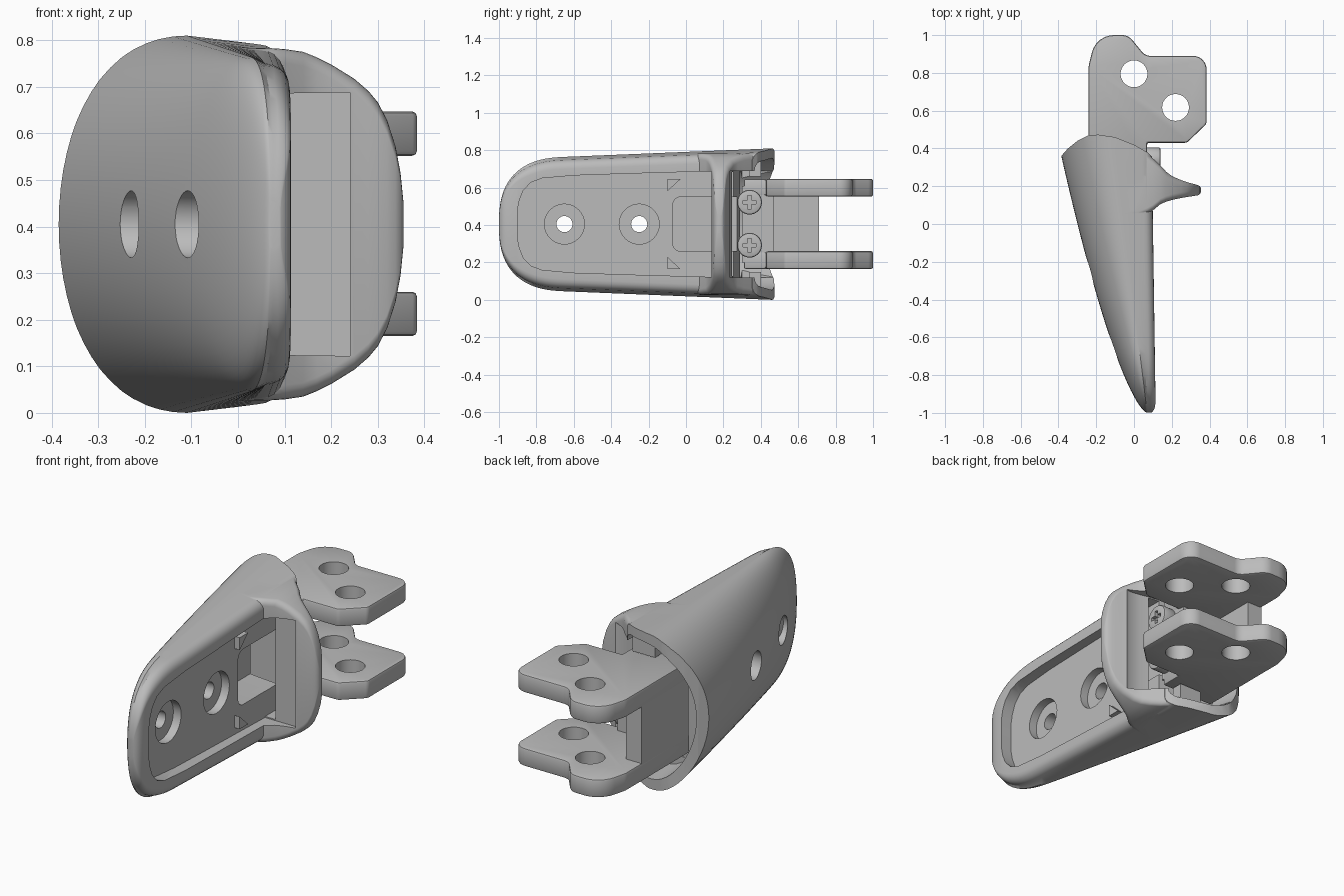
import bpy, bmesh
from math import sin, cos, tan, pi, radians
from mathutils import Vector

cube = bpy.data.objects.get("Cube")
if cube:
    bpy.data.objects.remove(cube, do_unlink=True)

MID = 0.405  # height of the symmetry plane

grey = bpy.data.materials.new("satin_grey")
grey.use_nodes = True
grey.diffuse_color = (0.5, 0.5, 0.5, 1)
grey.node_tree.nodes["Principled BSDF"].inputs["Base Color"].default_value = (0.5, 0.5, 0.5, 1)


def loft(name, rings):
    """Skin a list of equal-length rings and cap both ends."""
    bm = bmesh.new()
    rows = [[bm.verts.new(p) for p in ring] for ring in rings]
    n = len(rows[0])
    for a, b in zip(rows, rows[1:]):
        for i in range(n):
            bm.faces.new((a[i], a[(i + 1) % n], b[(i + 1) % n], b[i]))
    bm.faces.new(rows[0])
    bm.faces.new(rows[-1])
    bmesh.ops.recalc_face_normals(bm, faces=bm.faces)
    mesh = bpy.data.meshes.new(name)
    bm.to_mesh(mesh)
    bm.free()
    mesh.materials.append(grey)
    ob = bpy.data.objects.new(name, mesh)
    bpy.context.collection.objects.link(ob)
    return ob


def prism(name, pts, lo, hi, axis):
    """Extrude a 2D outline along x (points are y,z) or z (points are x,y)."""
    place = (lambda p, d: (d, p[0], p[1])) if axis == "x" else (lambda p, d: (p[0], p[1], d))
    return loft(name, [[place(p, d) for p in pts] for d in (lo, hi)])


def box(name, x, y, z):
    return prism(name, [(x[0], y[0]), (x[1], y[0]), (x[1], y[1]), (x[0], y[1])], z[0], z[1], "z")


def circle(a, b, r, n=32):
    return [(a + r * cos(2 * pi * i / n), b + r * sin(2 * pi * i / n)) for i in range(n)]


def fillet(corners, n=6):
    """Round each (a, b, radius) corner of an outline."""
    out = []
    for i, (a, b, r) in enumerate(corners):
        p = Vector((a, b))
        u = (Vector(corners[i - 1][:2]) - p).normalized()
        v = (Vector(corners[(i + 1) % len(corners)][:2]) - p).normalized()
        if r == 0:
            out.append((a, b))
            continue
        half = u.angle(v) / 2
        s, e = p + u * r / tan(half), p + v * r / tan(half)
        c = p + (u + v).normalized() * r / sin(half)
        for k in range(n + 1):
            d = (s.lerp(e, k / n) - c).normalized() * r
            out.append(tuple(c + d))
    return out


def apply(ob, mod):
    bpy.context.view_layer.objects.active = ob
    bpy.ops.object.modifier_apply(modifier=mod.name)


def boolean(ob, tool, operation="DIFFERENCE"):
    mod = ob.modifiers.new("cut", "BOOLEAN")
    mod.operation, mod.solver, mod.object = operation, "EXACT", tool
    apply(ob, mod)
    bpy.data.objects.remove(tool, do_unlink=True)


def bevel(ob, width, angle=50):
    mod = ob.modifiers.new("soft", "BEVEL")
    mod.width, mod.segments, mod.angle_limit = width, 2, radians(angle)
    apply(ob, mod)


def smooth(ob):
    bpy.ops.object.select_all(action="DESELECT")
    ob.select_set(True)
    bpy.context.view_layer.objects.active = ob
    bpy.ops.object.shade_smooth_by_angle(angle=radians(32))


def body_ring(y, scale=1):
    """Section of the domed shell: rounded open rim, slight flare, elliptic back."""
    u = min(1, (y + 1) / 0.35)
    h = (0.345 + 0.041 * (y + 1)) * (1 - (1 - u) ** 2.6) ** (1 / 2.6)
    t = (y + 1) / 1.36
    back = 0.07 - 0.455 * t ** 0.68
    ridge = max(0.07 - 0.123 * (y + 1), back + 0.002)
    rim = 0.115 - 0.02 * t - 0.025 * (1 - u) ** 20
    r = min(0.05, (rim - ridge) * 0.8, h * 0.5)
    top = h * 0.96
    half = [(rim - r + r * cos(a), top - r + r * sin(a)) for a in [k * pi / 10 for k in range(6)]]
    half += [(ridge - (ridge - back) * sin(a), h * cos(a)) for a in [k * pi / 32 for k in range(17)]]
    full = half + [(x, -z) for x, z in reversed(half[:-1])]
    return [(x * scale, y, MID + z * scale) for x, z in full]


# Domed shell, trimmed along its curved rear edge
shell = loft("handle_shell", [body_ring(-0.999 + 1.55 * (k / 40) ** 2) for k in range(41)])
rear = [(-0.6, 0.22), (-0.385, 0.36), (-0.35, 0.4), (-0.3, 0.44), (-0.24, 0.47), (-0.19, 0.473),
        (-0.1, 0.46), (0, 0.42), (0.07, 0.38), (0.14, 0.31), (0.5, 0.25), (0.5, 0.8), (-0.6, 0.8)]
boolean(shell, prism("rear_cutter", rear, -0.3, 1.2, "z"))


# Finger flange: x, front y, back y, half height
def flange_ring(x, front, back, h):
    r = min(0.03, (back - front) * 0.48)
    ring = []
    for q, (y, z) in enumerate([(back - r, h - r), (front + r, h - r), (front + r, r - h), (back - r, r - h)]):
        for k in range(6):
            a = (q + k / 5) * pi / 2
            ring.append((x, y + r * cos(a), MID + z + r * sin(a)))
    return ring


flange_rows = [(-0.05, 0.02, 0.43, 0.38), (0.07, 0.055, 0.38, 0.378), (0.1, 0.072, 0.347, 0.376),
               (0.14, 0.105, 0.31, 0.37), (0.17, 0.118, 0.277, 0.358), (0.2, 0.127, 0.254, 0.343),
               (0.25, 0.138, 0.232, 0.312), (0.28, 0.143, 0.222, 0.286), (0.3, 0.146, 0.216, 0.262),
               (0.32, 0.149, 0.211, 0.224), (0.338, 0.152, 0.206, 0.168), (0.349, 0.158, 0.2, 0.11),
               (0.355, 0.17, 0.19, 0.05)]
boolean(shell, loft("flange", [flange_ring(*row) for row in flange_rows]), "UNION")

# Front cavity, running into a shallow recess on the flange
edge = [(-0.9, 0.08), (-0.89, 0.13), (-0.87, 0.18), (-0.83, 0.222), (-0.77, 0.245), (-0.6, 0.26),
        (-0.3, 0.27), (0.152, 0.283)]
outline = [(y, MID + z) for y, z in edge] + [(y, MID - z) for y, z in reversed(edge)]
boolean(shell, prism("cavity_cutter", outline, 0.05, 0.24, "x"))

# Rear hollow: a slot behind the flange, a domed interior and a passage under the flange
hollow = [(-0.25, 0.7), (-0.25, 0.3), (-0.1, 0.27), (0.1, 0.25), (0.16, 0.235),
          (0.22, 0.228), (0.3, 0.25), (0.5, 0.4), (0.5, 0.7)]
boolean(shell, prism("rear_slot_cutter", hollow, 0.12, 0.69, "z"))
boolean(shell, loft("rear_dome_cutter", [body_ring(y, 0.87) for y in (0.29, 0.38, 0.47, 0.56)]))
boolean(shell, box("passage_cutter", (0.051, 0.112), (0.1, 0.36), (0.128, 0.684)))

# Pocket under the flange
pocket = fillet([(-0.07, 0.26, 0.04), (0.33, 0.26, 0), (0.33, 0.55, 0), (-0.07, 0.55, 0.04)])
boolean(shell, prism("pocket_cutter", pocket, -0.12, 0.07, "x"))

# Stepped mounting holes
for y, skin in ((-0.65, -0.06), (-0.25, -0.065)):
    for r, lo, hi in ((0.107, 0.005, 0.2), (0.043, -0.5, 0.1), (0.072, -0.5, skin)):
        boolean(shell, prism("hole_cutter", circle(y, MID, r), lo, hi, "x"))
smooth(shell)

# Small stops and rear clips, mirrored about the middle
for side, label in ((1, "upper"), (-1, "lower")):
    wedge = [(-0.1, MID + side * 0.24), (-0.03, MID + side * 0.24), (-0.1, MID + side * 0.175)]
    prism(label + "_stop", wedge, 0.04, 0.08, "x")
    z = sorted((MID + side * 0.255, MID + side * 0.345))
    box(label + "_clip", (-0.1, 0.03), (0.34, 0.4), z)

# Hinge bracket: two lobed plates joined by a web and a foot
lobe = fillet([(-0.24, 0.31, 0), (0.07, 0.31, 0), (0.07, 0.43, 0), (0.28, 0.43, 0.03), (0.384, 0.53, 0.03),
               (0.384, 0.89, 0.07), (0.06, 0.89, 0.06), (-0.03, 1.0, 0.07), (-0.2, 1.0, 0.12),
               (-0.24, 0.84, 0.1)])
for label, z in (("upper", 0.552), ("lower", 0.165)):
    plate = prism(label + "_hinge_plate", lobe, z, z + 0.095, "z")
    bevel(plate, 0.01, 60)
    for x, y in ((0, 0.795), (0.22, 0.617)):
        boolean(plate, prism("pin_cutter", circle(x, y, 0.071), 0, 1, "z"))
    smooth(plate)
box("hinge_web", (-0.239, -0.15), (0.32, 0.71), (0.2, 0.61))
box("hinge_foot", (-0.15, 0.069), (0.3, 0.47), (0.2, 0.61))

# Cross-head screws on the foot
for label, z in (("upper", 0.522), ("lower", 0.292)):
    screw = prism(label + "_screw", circle(0.34, z, 0.066), 0.06, 0.14, "x")
    bevel(screw, 0.01)
    for a, b in ((0.035, 0.01), (0.01, 0.035)):
        boolean(screw, box("slot_cutter", (0.12, 0.2), (0.34 - a, 0.34 + a), (z - b, z + b)))
    smooth(screw)
